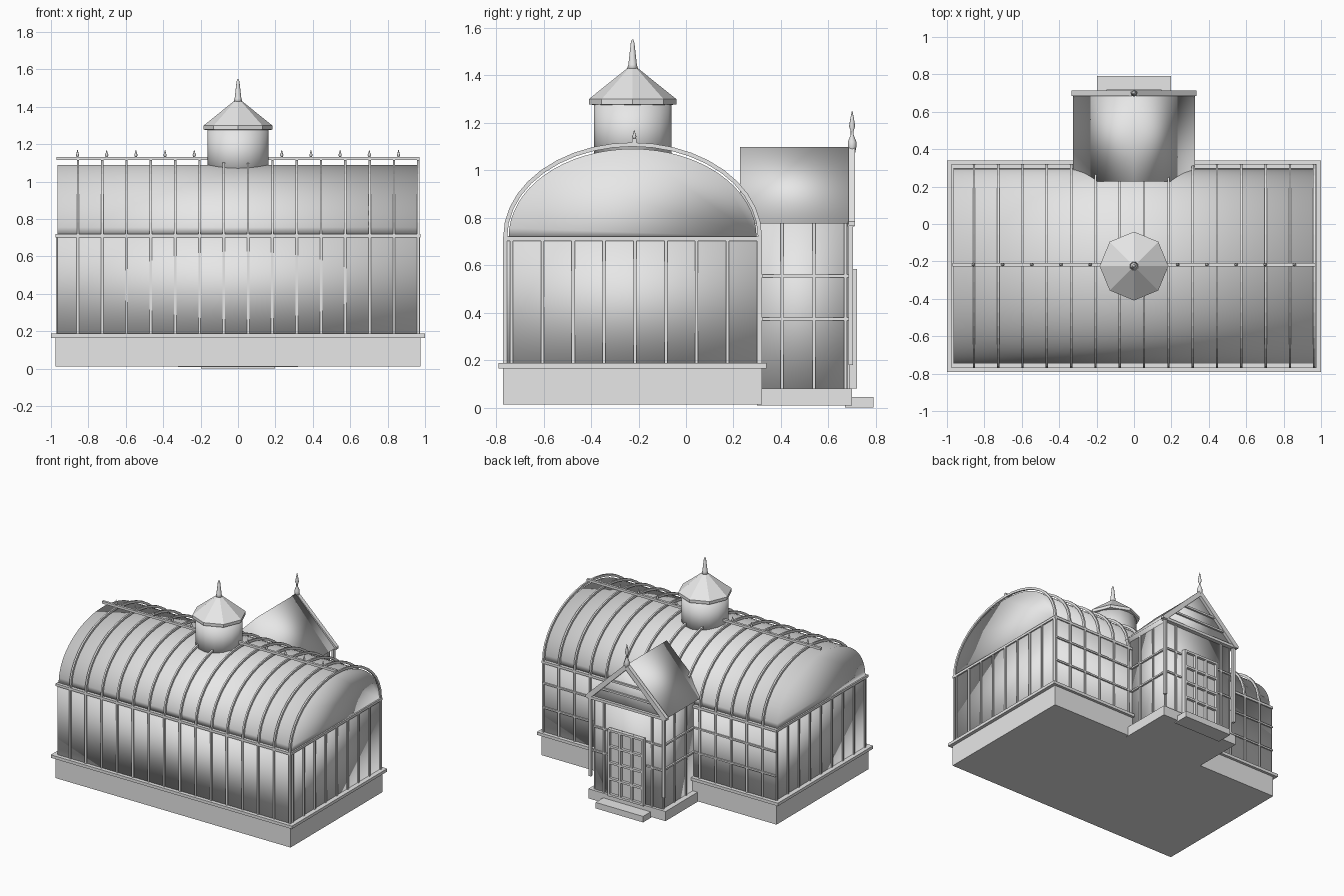
import bpy, bmesh
from math import cos, sin, pi, atan2, hypot
from mathutils import Matrix, Vector

cube = bpy.data.objects.get("Cube")
if cube:
    bpy.data.objects.remove(cube, do_unlink=True)

mat = bpy.data.materials.new("pale_grey")
mat.use_nodes = True
GREY = (0.8, 0.8, 0.8, 1)
mat.diffuse_color = GREY
mat.node_tree.nodes["Principled BSDF"].inputs["Base Color"].default_value = GREY

YC = -0.225          # centre line of the main hall
EAVE = 0.72          # foot of the barrel roof


def finish(name, bm, smooth=False):
    bmesh.ops.recalc_face_normals(bm, faces=bm.faces)
    for f in bm.faces:
        f.smooth = smooth
    me = bpy.data.meshes.new(name)
    bm.to_mesh(me)
    bm.free()
    me.materials.append(mat)
    ob = bpy.data.objects.new(name, me)
    bpy.context.collection.objects.link(ob)
    return ob


def add_box(bm, x, y, z):
    """Box from (min, max) pairs."""
    size = Matrix.Diagonal((x[1] - x[0], y[1] - y[0], z[1] - z[0], 1))
    mid = Matrix.Translation((sum(x) / 2, sum(y) / 2, sum(z) / 2))
    bmesh.ops.create_cube(bm, size=1, matrix=mid @ size)


def box(name, x, y, z, smooth=False):
    bm = bmesh.new()
    add_box(bm, x, y, z)
    return finish(name, bm, smooth)


def around(c, w):
    return (c - w / 2, c + w / 2)


def add_prism(bm, pts, axis, lo, hi):
    """Extrude a 2D outline along x (outline y,z) or y (outline x,z)."""
    def place(p, d):
        return (d, p[0], p[1]) if axis == "x" else (p[0], d, p[1])
    face = bm.faces.new([bm.verts.new(place(p, lo)) for p in pts])
    geo = bmesh.ops.extrude_face_region(bm, geom=[face])["geom"]
    move = Vector((hi - lo, 0, 0)) if axis == "x" else Vector((0, hi - lo, 0))
    bmesh.ops.translate(bm, vec=move, verts=[v for v in geo if isinstance(v, bmesh.types.BMVert)])


def add_lathe(bm, profile, sides, x, y):
    """Turned shape from (radius, height) points."""
    rings = [[bm.verts.new((x + r * cos(2 * pi * i / sides), y + r * sin(2 * pi * i / sides), z))
              for i in range(sides)] for r, z in profile]
    for a, b in zip(rings, rings[1:]):
        for i in range(sides):
            j = (i + 1) % sides
            bm.faces.new((a[i], a[j], b[j], b[i]))
    bm.faces.new(rings[0])
    bm.faces.new(rings[-1])


def arc(a, b, n):
    return [(YC - a * cos(pi * i / n), EAVE + b * sin(pi * i / n)) for i in range(n + 1)]


# Main hall
box("plinth", (-0.975, 0.975), (-0.77, 0.32), (0.012, 0.165))
box("sill", (-1, 1), (-0.79, 0.34), (0.165, 0.187))
box("hall_walls", (-0.965, 0.965), (-0.762, 0.312), (0.185, 0.705), True)
box("eave_rail", (-0.975, 0.975), (-0.77, 0.32), (0.702, EAVE))

bm = bmesh.new()
add_prism(bm, arc(0.522, 0.37, 32), "x", -0.965, 0.965)
finish("barrel_roof", bm, True)

# Glazing bars on walls, arched ribs on the roof
bar_x = [-0.856 + 0.13 * i for i in range(15)]
bar_y = [-0.735 + 0.13 * i for i in range(9)]
wall_z = (0.185, 0.705)
bm = bmesh.new()
for x in bar_x:
    add_box(bm, around(x, 0.013), (-0.77, -0.755), wall_z)
    if abs(x) > 0.29:
        add_box(bm, around(x, 0.013), (0.305, 0.32), wall_z)
for y in bar_y:
    for s in (-1, 1):
        add_box(bm, around(s * 0.967, 0.014), around(y, 0.013), wall_z)
for z in (0.373, 0.555):
    for s in (-1, 1):
        add_box(bm, sorted((s * 0.28, s * 0.97)), (0.305, 0.322), around(z, 0.012))
finish("wall_bars", bm)

bm = bmesh.new()
for x in bar_x:
    outline = arc(0.545, 0.397, 20) + arc(0.528, 0.38, 20)[::-1]
    add_prism(bm, outline, "x", x - 0.006, x + 0.006)
finish("roof_ribs", bm)

# Ridge with small spikes
box("ridge_bar", (-0.97, 0.97), around(YC + 0.007, 0.018), (1.115, 1.133))
bm = bmesh.new()
for i in range(12):
    add_lathe(bm, [(0.004, 1.13), (0.009, 1.142), (0.006, 1.15), (0.001, 1.17)],
              8, -0.858 + 0.156 * i, YC + 0.007)
finish("ridge_spikes", bm, True)

# Cupola
bm = bmesh.new()
add_lathe(bm, [(0.163, 1.03), (0.163, 1.285)], 16, 0, YC)
drum = finish("cupola_drum", bm, True)
bm = bmesh.new()
add_lathe(bm, [(0.165, 1.275), (0.184, 1.278), (0.184, 1.3), (0.022, 1.43)], 8, 0, YC)
finish("cupola_roof", bm)
bm = bmesh.new()
add_lathe(bm, [(0.024, 1.425), (0.018, 1.445), (0.008, 1.535), (0.003, 1.55)], 12, 0, YC)
finish("cupola_spire", bm, True)

# Porch body
box("porch_base", (-0.32, 0.32), (0.3, 0.7), (0.008, 0.08))
box("porch_step", (-0.197, 0.197), (0.67, 0.79), (0, 0.045))
box("porch_walls", (-0.28, 0.28), (0.29, 0.68), (0.08, 0.78), True)
bm = bmesh.new()
add_prism(bm, [(-0.325, 0.775), (0.325, 0.775), (0, 1.098)], "y", 0.227, 0.69)
finish("porch_roof", bm, True)

# Porch glazing bars, rails and hanging corner posts
bm = bmesh.new()
for s in (-1, 1):
    for y in (0.405, 0.54, 0.672):
        add_box(bm, around(s * 0.281, 0.014), around(y, 0.013), (0.08, 0.775))
    for z in (0.373, 0.555):
        add_box(bm, around(s * 0.284, 0.018), (0.31, 0.685), around(z, 0.012))
        add_box(bm, sorted((s * 0.15, s * 0.285)), (0.675, 0.69), around(z, 0.012))
    add_box(bm, around(s * 0.2, 0.013), (0.675, 0.69), (0.08, 0.775))
    add_box(bm, around(s * 0.305, 0.02), around(0.694, 0.02), (0.18, 0.775))
add_box(bm, (-0.32, 0.32), (0.68, 0.71), (0.762, 0.782))
finish("porch_bars", bm)

# Gable trim
bm = bmesh.new()
length = hypot(0.33, 0.33)
for s in (-1, 1):
    add_prism(bm, [(s * 0.335, 0.768), (s * 0.335, 0.785), (0, 1.105), (0, 1.06),
                   (s * 0.3, 0.768)], "y", 0.685, 0.713)
for z, w in ((0.86, 0.22), (0.94, 0.14)):
    add_box(bm, (-w, w), (0.685, 0.703), around(z, 0.014))
finish("gable_trim", bm)

bm = bmesh.new()
add_lathe(bm, [(0.012, 1.07), (0.018, 1.1), (0.018, 1.12), (0.006, 1.15), (0.006, 1.165),
               (0.013, 1.185), (0.008, 1.215), (0.001, 1.25)], 12, 0, 0.7)
finish("gable_finial", bm, True)

# Door with a grid of bars
bm = bmesh.new()
add_box(bm, (-0.14, 0.14), (0.67, 0.7), (0.08, 0.575))
for i in range(4):
    add_box(bm, around(-0.14 + i * 0.28 / 3, 0.016), (0.69, 0.72), (0.08, 0.583))
for i in range(5):
    add_box(bm, (-0.148, 0.148), (0.69, 0.72), around(0.09 + i * 0.121, 0.016))
finish("door", bm)
